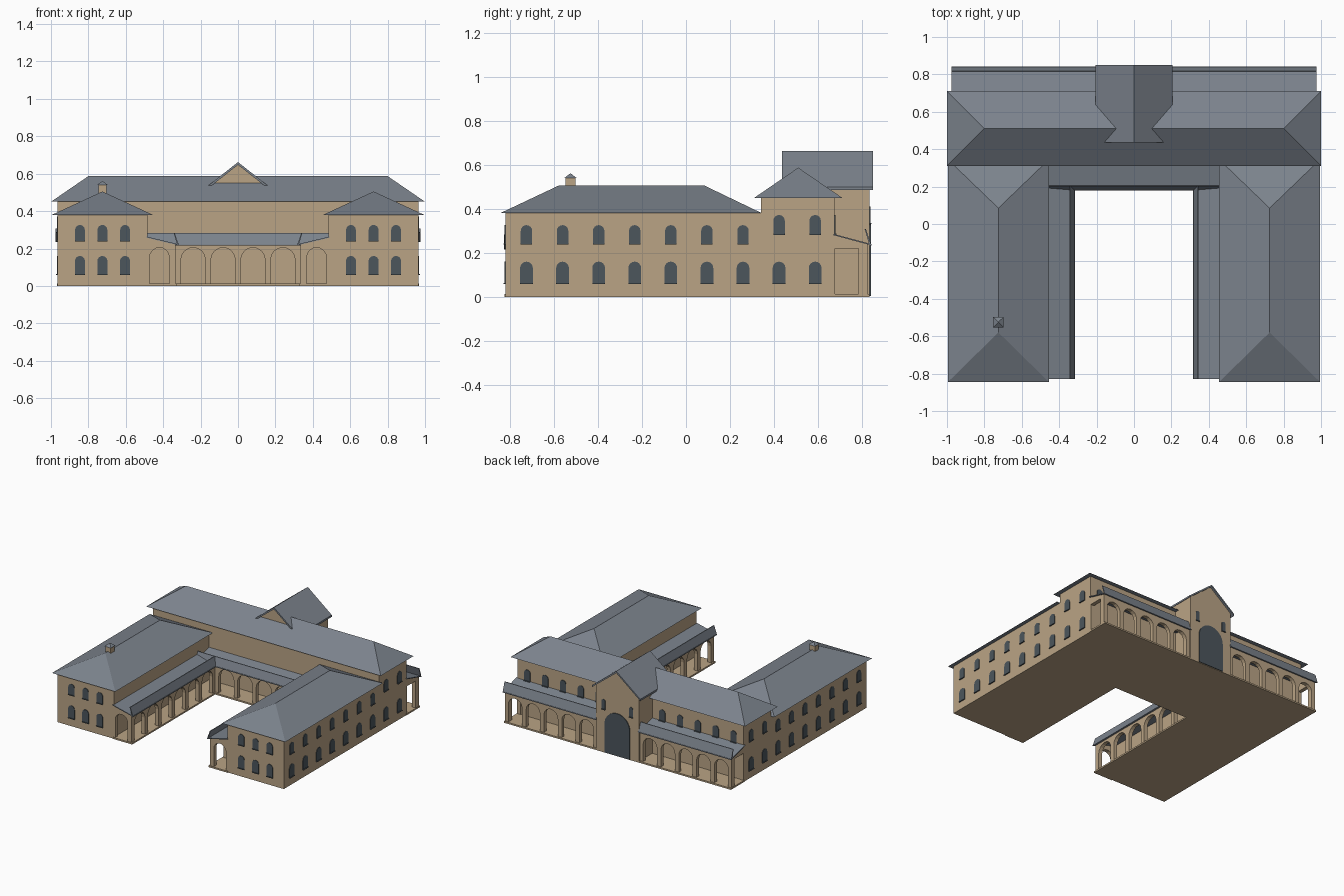
import bpy
import bmesh
from math import cos, sin, pi
from mathutils import Vector

cube = bpy.data.objects.get("Cube")
if cube:
    bpy.data.objects.remove(cube)


def material(name, rgb):
    m = bpy.data.materials.new(name)
    m.use_nodes = True
    m.diffuse_color = (*rgb, 1)
    m.node_tree.nodes["Principled BSDF"].inputs["Base Color"].default_value = (*rgb, 1)
    return m


STONE = material("sandstone", (0.49, 0.37, 0.235))
SLATE = material("slate", (0.2, 0.227, 0.265))
GLASS = material("dark_glass", (0.072, 0.092, 0.107))

X, Y, Z = Vector((1, 0, 0)), Vector((0, 1, 0)), Vector((0, 0, 1))
# Each facing gives the direction along the wall and the outward normal
FACING = {"front": (X, -Y), "back": (X, Y), "outer": (Y, X), "inner": (Y, -X)}


def finish(name, bm, mat, mirror):
    bmesh.ops.recalc_face_normals(bm, faces=bm.faces)
    mesh = bpy.data.meshes.new(name)
    bm.to_mesh(mesh)
    bm.free()
    mesh.materials.append(mat)
    ob = bpy.data.objects.new(name, mesh)
    bpy.context.collection.objects.link(ob)
    if mirror:
        mod = ob.modifiers.new("mirror", "MIRROR")
        mod.use_mirror_merge = False
    return ob


def prism(name, outlines, origin, u, v, sweep, mat, mirror=False):
    """Extrude flat outlines, drawn along u and v, by the sweep vector."""
    bm = bmesh.new()
    for pts in outlines:
        face = bm.faces.new([bm.verts.new(origin + u * p + v * q) for p, q in pts])
        new = bmesh.ops.extrude_face_region(bm, geom=[face])["geom"]
        bmesh.ops.translate(bm, vec=sweep, verts=[g for g in new if isinstance(g, bmesh.types.BMVert)])
        if not face.is_valid or len(face.link_loops if hasattr(face, "link_loops") else face.loops) < 3:
            continue
        if all(len(e.link_faces) < 2 for e in face.edges):
            bm.faces.new(list(face.verts))
    return finish(name, bm, mat, mirror)


def rect(a, b, c, d):
    return [(a, c), (b, c), (b, d), (a, d)]


def box(name, x0, x1, y0, y1, z0, z1, mat=STONE, mirror=False):
    return prism(name, [rect(x0, x1, y0, y1)], Z * z0, X, Y, Z * (z1 - z0), mat, mirror)


def arch(c, w, z0, z1, n=8):
    r = w / 2
    top = [(c - r * cos(pi * i / n), z1 - r + r * sin(pi * i / n)) for i in range(n + 1)]
    return [(c - r, z0)] + top + [(c + r, z0)]


def arcade(name, facing, at, u0, u1, top0, top1, openings, mirror=False):
    """Thin wall, notched from below by its openings."""
    u, n = FACING[facing]
    pts = [(u0, SLAB)] + [p for o in openings for p in o] + [(u1, SLAB), (u1, top1), (u0, top0)]
    prism(name, [pts], n * at, u, Z, n * -0.03, STONE, mirror)


def windows(name, facing, at, centres, w, z0, z1, mirror=True):
    u, n = FACING[facing]
    prism(name, [arch(c, w, z0, z1) for c in centres], n * at, u, Z, n * 0.004, GLASS, mirror)
    sills = [rect(c - w / 2, c + w / 2, z0 - 0.005, z0) for c in centres]
    prism(name + "_sills", sills, n * at, u, Z, n * 0.009, GLASS, mirror)


def canopy(name, facing, wall, edge, u0, u1, z_wall, z_edge, z_lip, mirror=False):
    """Lean-to roof with a steep board along its outer edge."""
    u, n = FACING[facing]
    t = 0.006
    slope = [(wall, z_wall), (edge, z_edge), (edge, z_edge - t), (wall, z_wall - t)]
    board = [(edge, z_edge - t), (edge - 0.024, z_lip), (edge - 0.03, z_lip), (edge - 0.008, z_edge - t)]
    prism(name, [slope, board], u * u0, n, Z, u * (u1 - u0), SLATE, mirror)


def hip_roof(name, x0, x1, y0, y1, z0, ridge_a, ridge_b, mirror=False):
    bm = bmesh.new()
    a, b, c, d = [bm.verts.new((x, y, z0)) for x, y in rect(x0, x1, y0, y1)]
    p, q = bm.verts.new(ridge_a), bm.verts.new(ridge_b)
    if ridge_a[0] == ridge_b[0]:
        faces = [(a, b, p), (b, c, q, p), (c, d, q), (d, a, p, q)]
    else:
        faces = [(a, b, q, p), (b, c, q), (c, d, p, q), (d, a, p)]
    for f in faces + [(d, c, b, a)]:
        bm.faces.new(f)
    return finish(name, bm, SLATE, mirror)


SLAB = 0.012
WALL = 0.965

# Main range and the two wings
box("main_walls", -WALL, WALL, 0.34, 0.675, 0, 0.452)
hip_roof("main_roof", -1, 1, 0.31, 0.71, 0.45, (-0.8, 0.51, 0.587), (0.8, 0.51, 0.587))
box("wing_walls", 0.485, WALL, -0.82, 0.34, 0, 0.382, mirror=True)
hip_roof("wing_roof", 0.455, 0.995, -0.845, 0.345, 0.38,
         (0.725, -0.58, 0.505), (0.725, 0.085, 0.505), mirror=True)

# Windows in regular rows
row = [-0.725 + 0.164 * i for i in range(9)]
windows("side_lower_windows", "outer", WALL, row, 0.058, 0.064, 0.16)
windows("side_upper_windows", "outer", WALL, row[:7], 0.052, 0.243, 0.326)
windows("main_end_windows", "outer", WALL, row[7:], 0.052, 0.287, 0.372)
ends = [0.604, 0.725, 0.845]
windows("wing_front_lower_windows", "front", 0.82, ends, 0.054, 0.064, 0.16)
windows("wing_front_upper_windows", "front", 0.82, ends, 0.052, 0.243, 0.326)
bays = [0.195 + 0.152 * (i + 0.5) for i in range(5)]
windows("rear_upper_windows", "back", 0.675, bays, 0.052, 0.287, 0.372)

# Rear arcade on both sides of the gatehouse
box("rear_floor", -0.968, 0.968, 0.67, 0.835, 0, SLAB)
arcade("rear_arcade", "back", 0.825, 0.18, WALL, 0.24, 0.24,
       [arch(c, 0.118, SLAB, 0.205) for c in bays], True)
arcade("rear_arcade_end", "outer", WALL, 0.67, 0.825, 0.282, 0.24,
       [[(0.678, SLAB), (0.678, 0.22), (0.785, 0.22), (0.785, SLAB)]], True)
canopy("rear_canopy", "back", 0.67, 0.842, 0.18, 0.975, 0.286, 0.24, 0.308, True)

# Courtyard arcades
box("court_floor", -0.49, 0.49, 0.185, 0.345, 0, SLAB)
box("wing_arcade_floor", 0.325, 0.49, -0.825, 0.19, 0, SLAB, mirror=True)
arcade("court_arcade", "front", -0.2, -0.335, 0.335, 0.222, 0.222,
       [arch(-0.24 + 0.16 * i, 0.13, SLAB, 0.205) for i in range(4)])
arcade("wing_arcade", "inner", -0.335, -0.82, 0.2, 0.222, 0.222,
       [arch(-0.72 + 0.165 * i, 0.13, SLAB, 0.205) for i in range(6)], True)
arcade("wing_arcade_end", "front", 0.82, 0.335, 0.49, 0.222, 0.26,
       [arch(0.42, 0.105, SLAB, 0.205)], True)
canopy("court_canopy", "front", -0.345, -0.178, -0.486, 0.486, 0.264, 0.222, 0.284)
canopy("wing_canopy", "inner", -0.49, -0.315, -0.828, 0.2, 0.264, 0.222, 0.284, True)

# Gatehouse with its cross gable
gable = [(-0.185, 0), (0.185, 0), (0.185, 0.502), (0, 0.648), (-0.185, 0.502)]
prism("gatehouse_walls", [gable], Y * 0.455, X, Z, Y * 0.38, STONE)
chevron = [(-0.205, 0.5), (0, 0.662), (0.205, 0.5), (0.205, 0.486), (0, 0.647), (-0.205, 0.486)]
prism("gatehouse_roof", [chevron], Y * 0.437, X, Z, Y * 0.413, SLATE)
prism("gate", [arch(0, 0.215, 0.004, 0.33, 16)], Y * 0.835, X, Z, Y * 0.006, GLASS)
windows("gatehouse_windows", "back", 0.835, [0.118], 0.032, 0.335, 0.41)

# Chimney with a pointed cap
box("chimney", -0.747, -0.703, -0.547, -0.503, 0.47, 0.541)
hip_roof("chimney_cap", -0.753, -0.697, -0.553, -0.497, 0.54,
         (-0.725, -0.526, 0.561), (-0.725, -0.524, 0.561))
